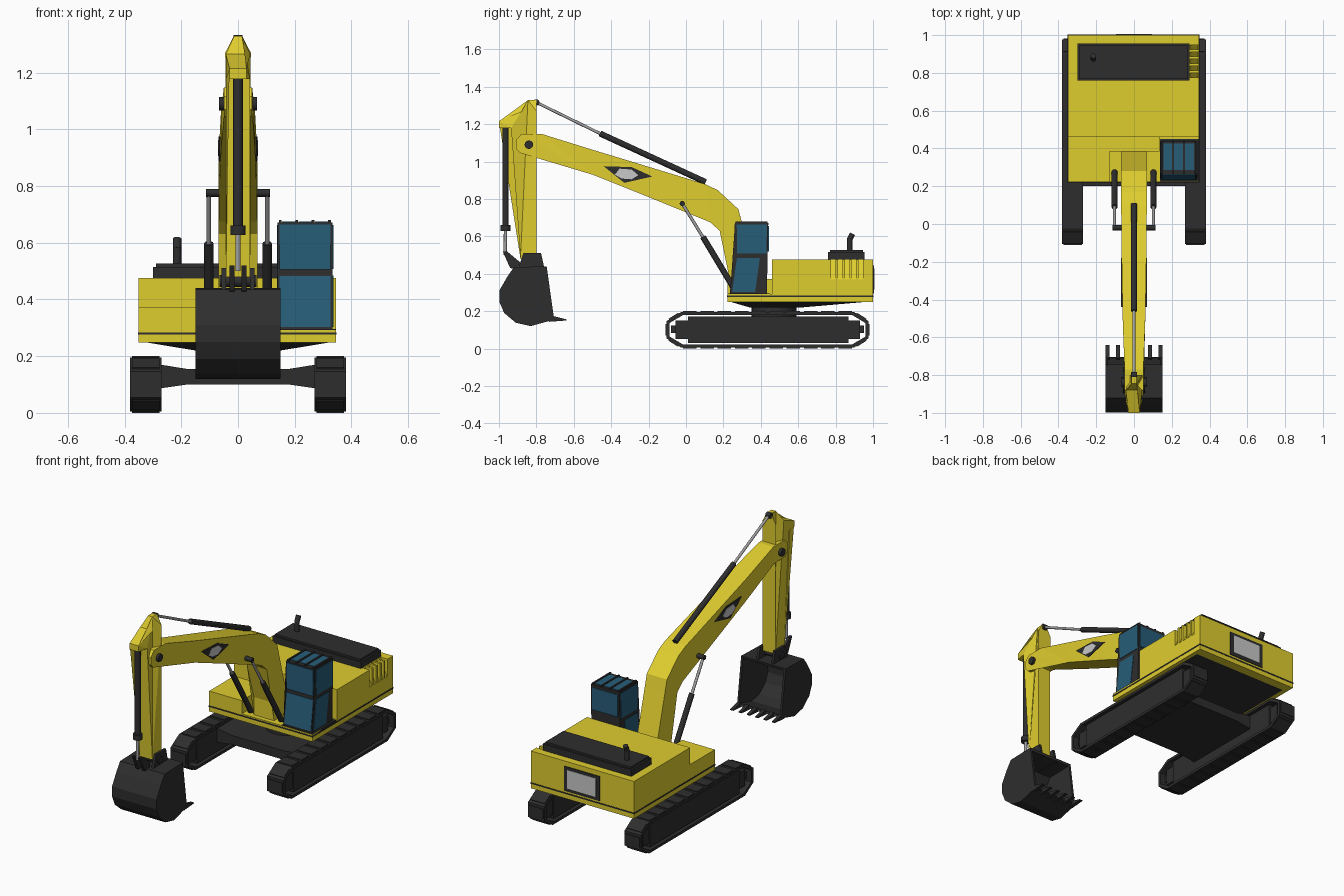
import bpy, bmesh, math
from mathutils import Vector

if "Cube" in bpy.data.objects:
    bpy.data.objects.remove(bpy.data.objects["Cube"])


def material(name, r, g, b):
    m = bpy.data.materials.new(name)
    m.diffuse_color = (r, g, b, 1)
    m.use_nodes = True
    m.node_tree.nodes["Principled BSDF"].inputs["Base Color"].default_value = m.diffuse_color
    return m


YELLOW = material("yellow paint", 0.74, 0.61, 0.028)
DARK = material("dark grey", 0.027, 0.027, 0.027)
GLASS = material("blue glass", 0.02, 0.11, 0.19)
GREY = material("light grey", 0.58, 0.58, 0.58)
STEEL = material("steel rod", 0.36, 0.36, 0.36)


def finish(name, bm, mat):
    bmesh.ops.recalc_face_normals(bm, faces=bm.faces)
    me = bpy.data.meshes.new(name)
    bm.to_mesh(me)
    bm.free()
    me.materials.append(mat)
    ob = bpy.data.objects.new(name, me)
    bpy.context.collection.objects.link(ob)
    return ob


def prism(name, pts, mat, x0=None, x1=None):
    """Side profile (y, z[, half width]) extruded along x."""
    bm = bmesh.new()
    sides = []
    for s in (0, 1):
        sides.append([bm.verts.new(((x0, x1)[s] if x0 is not None else (-1, 1)[s] * p[2], p[0], p[1])) for p in pts])
    a, b = sides
    n = len(pts)
    bm.faces.new(a)
    bm.faces.new(b)
    for i in range(n):
        bm.faces.new((a[i], a[(i + 1) % n], b[(i + 1) % n], b[i]))
    bmesh.ops.triangulate(bm, faces=[f for f in bm.faces if len(f.verts) > 4])
    return finish(name, bm, mat)


def box(name, x0, x1, y0, y1, z0, z1, mat):
    return prism(name, [(y0, z0), (y1, z0), (y1, z1), (y0, z1)], mat, x0, x1)


def rod(name, p, q, r, mat, n=12, r2=None):
    p, q = Vector(p), Vector(q)
    bm = bmesh.new()
    bmesh.ops.create_cone(bm, cap_ends=True, segments=n, radius1=r, radius2=r2 or r, depth=(q - p).length)
    rot = (q - p).to_track_quat('Z', 'Y').to_matrix()
    for v in bm.verts:
        v.co = rot @ v.co + (p + q) / 2
    ob = finish(name, bm, mat)
    for f in ob.data.polygons:
        f.use_smooth = len(f.vertices) == 4
    return ob


def ring(name, outer, inner, x0, x1, mat):
    """Closed belt between two matching side outlines."""
    bm = bmesh.new()
    L = [[bm.verts.new((x, y, z)) for y, z in pts] for x, pts in
         ((x0, outer), (x1, outer), (x1, inner), (x0, inner))]
    n = len(outer)
    for k in range(4):
        a, b = L[k], L[(k + 1) % 4]
        for i in range(n):
            bm.faces.new((a[i], a[(i + 1) % n], b[(i + 1) % n], b[i]))
    return finish(name, bm, mat)


def octagon(y0, y1, z0, z1, cy, cz):
    return [(y0 + cy, z0), (y1 - cy, z0), (y1, z0 + cz), (y1, z1 - cz),
            (y1 - cy, z1), (y0 + cy, z1), (y0, z1 - cz), (y0, z0 + cz)]


# Tracks: belt, grouser bars and stepped inner frame
belt = octagon(-0.105, 0.977, 0.005, 0.196, 0.08, 0.05)
for s, side in ((-1, "left"), (1, "right")):
    a, b = sorted((s * 0.27, s * 0.38))
    ring(side + "_track_belt", belt, octagon(-0.087, 0.959, 0.021, 0.18, 0.072, 0.043), a, b, DARK)
    for i in range(8):
        p, q = Vector(belt[i]), Vector(belt[(i + 1) % 8])
        d = q - p
        count = 10 if d.length > 0.5 else 1
        t, nrm = d.normalized(), Vector((d.y, -d.x)).normalized()
        for k in range(count):
            c = p + d * (k + 0.5) / count
            w = 0.036 if count > 1 else 0.03
            prs = [c + t * w, c - t * w, c - t * w + nrm * 0.005, c + t * w + nrm * 0.005]
            prism(side + "_track_shoe", [tuple(v) for v in prs], DARK, a + 0.006, b - 0.006)
    box(side + "_track_frame", a + 0.012, b - 0.012, 0.01, 0.87, 0.03, 0.172, DARK)
    box(side + "_track_frame_end", a + 0.02, b - 0.02, -0.055, 0.93, 0.05, 0.15, DARK)
    box(side + "_track_hub", a + 0.03, b - 0.03, -0.08, 0.952, 0.082, 0.122, DARK)
    # flared ends of the cross beam
    bm = bmesh.new()
    bmesh.ops.create_cube(bm, size=1)
    for v in bm.verts:
        out = v.co.x > 0
        v.co = (s * (0.285 if out else 0.18), 0.45 + v.co.y * 0.5,
                (0.172 if out else 0.155) if v.co.z > 0 else (0.085 if out else 0.1))
    finish(side + "_beam_flare", bm, DARK)

# Undercarriage and slewing ring
box("undercarriage_beam", -0.2, 0.2, 0.2, 0.7, 0.1, 0.155, DARK)
rod("slewing_ring", (0, 0.47, 0.15), (0, 0.47, 0.235), 0.12, DARK, 24)
bm = bmesh.new()
bmesh.ops.create_cube(bm, size=1)
for v in bm.verts:
    top = v.co.z > 0
    v.co.x *= 0.69 if top else 0.3
    v.co.y = (0.23 if top else 0.34) if v.co.y < 0 else (0.99 if top else 0.62)
    v.co.z = 0.252 if top else 0.22
finish("house_underside", bm, DARK)

# House body, stepped decks and stripe
box("house_base", -0.35, 0.345, 0.222, 1.0, 0.248, 0.292, YELLOW)
box("house_stripe", -0.352, 0.347, 0.22, 1.002, 0.276, 0.284, DARK)
rear = box("rear_body", -0.35, 0.345, 0.46, 1.0, 0.285, 0.475, YELLOW)
box("left_deck", -0.35, -0.13, 0.222, 0.465, 0.285, 0.372, YELLOW)
box("boom_well_back", -0.135, 0.135, 0.385, 0.465, 0.285, 0.372, YELLOW)
# slanted vents cut in the right upper edge
bm = bmesh.new()
for k in range(5):
    y = 0.775 + k * 0.037
    tri = [(0.295, 0.48), (0.36, 0.48), (0.36, 0.37), (0.34, 0.37)]
    lo = [bm.verts.new((x, y, z)) for x, z in tri]
    hi = [bm.verts.new((x, y + 0.024, z)) for x, z in tri]
    bm.faces.new(lo)
    bm.faces.new(hi)
    for i in range(4):
        bm.faces.new((lo[i], lo[(i + 1) % 4], hi[(i + 1) % 4], hi[i]))
cutter = finish("vent_cutter", bm, YELLOW)
cutter.hide_render = True
cutter.hide_viewport = True
mod = rear.modifiers.new("vents", 'BOOLEAN')
mod.operation, mod.object, mod.solver = 'DIFFERENCE', cutter, 'EXACT'

# Engine hood, exhaust and rear plate
box("engine_hood", -0.30, 0.295, 0.76, 0.955, 0.47, 0.515, DARK)
box("engine_hood_top", -0.29, 0.285, 0.77, 0.945, 0.51, 0.526, DARK)
rod("exhaust_pipe", (-0.215, 0.875, 0.52), (-0.215, 0.875, 0.585), 0.015, DARK)
rod("exhaust_tip", (-0.215, 0.873, 0.578), (-0.215, 0.89, 0.614), 0.015, DARK)
box("rear_plate_frame", -0.12, 0.12, 0.995, 1.004, 0.295, 0.445, DARK)
box("rear_plate", -0.095, 0.095, 0.996, 1.007, 0.315, 0.428, GREY)

# Cab with glass plates
prism("cab_frame", [(0.235, 0.285), (0.432, 0.285), (0.44, 0.672), (0.262, 0.672), (0.265, 0.49)], DARK, 0.14, 0.333)
box("cab_floor", 0.137, 0.345, 0.225, 0.45, 0.278, 0.295, DARK)
prism("cab_side_glass_upper", [(0.274, 0.508), (0.43, 0.508), (0.433, 0.663), (0.271, 0.663)], GLASS, 0.137, 0.336)
prism("cab_side_glass_lower", [(0.247, 0.303), (0.37, 0.303), (0.395, 0.485), (0.272, 0.485)], GLASS, 0.137, 0.336)
box("cab_front_glass_upper", 0.147, 0.326, 0.258, 0.27, 0.505, 0.664, GLASS)
prism("cab_front_glass_lower", [(0.234, 0.302), (0.244, 0.302), (0.269, 0.483), (0.26, 0.483)], GLASS, 0.147, 0.326)
box("cab_back_glass", 0.15, 0.323, 0.43, 0.443, 0.52, 0.655, GLASS)
for k in range(3):
    x = 0.155 + k * 0.058
    box("cab_roof_glass", x, x + 0.047, 0.285, 0.425, 0.665, 0.675, GLASS)
for k in range(4):
    x = 0.144 + k * 0.058
    box("cab_roof_bar", x, x + 0.01, 0.265, 0.437, 0.665, 0.68, DARK)

# Boom with badge plates and pins
prism("boom", [(-0.91, 1.07, .05), (-0.885, 1.045, .05), (-0.775, 1.042, .05), (-0.5, 0.93, .06),
               (-0.2, 0.81, .065), (0.13, 0.675, .068), (0.18, 0.63, .068), (0.25, 0.4, .068), (0.25, 0.29, .068),
               (0.39, 0.29, .068), (0.385, 0.36, .068), (0.30, 0.67, .068), (0.28, 0.745, .068), (0.17, 0.847, .068),
               (0.1, 0.88, .068), (-0.2, 0.972, .065), (-0.5, 1.063, .06), (-0.77, 1.147, .05),
               (-0.88, 1.147, .05), (-0.91, 1.115, .05)], YELLOW)
prism("badge_plate", [(-0.44, 0.975), (-0.29, 0.97), (-0.18, 0.92), (-0.33, 0.886)], DARK, -0.068, 0.068)
prism("badge_inset", [(-0.38, 0.93), (-0.355, 0.962), (-0.29, 0.957), (-0.255, 0.927), (-0.29, 0.905), (-0.345, 0.909)],
      GREY, -0.07, 0.07)
rod("boom_tip_pin", (-0.067, -0.84, 1.09), (0.067, -0.84, 1.09), 0.023, DARK)
rod("boom_cylinder_pin", (-0.113, -0.02, 0.776), (0.113, -0.02, 0.776), 0.014, DARK)

# Boom cylinders
for s in (-1, 1):
    x = s * 0.103
    rod("boom_cylinder_barrel", (x, 0.275, 0.29), (x, 0.09, 0.598), 0.016, DARK)
    rod("boom_cylinder_rod", (x, 0.1, 0.58), (x, -0.02, 0.776), 0.0085, STEEL)

# Stick cylinder along the boom top
rod("stick_cylinder_barrel", (0, 0.105, 0.89), (0, -0.46, 1.15), 0.016, DARK)
rod("stick_cylinder_rod", (0, -0.45, 1.145), (0, -0.8, 1.316), 0.008, STEEL)
rod("stick_cylinder_pin", (-0.015, -0.8, 1.316), (0.015, -0.8, 1.316), 0.017, DARK)

# Stick
prism("stick", [(-0.80, 0.48, .043), (-0.80, 1.27, .045), (-0.80, 1.33, .014), (-0.845, 1.328, .014),
                (-0.88, 1.265, .043), (-1.0, 1.215, .03), (-1.0, 1.178, .03), (-0.935, 1.178, .043),
                (-0.93, 1.11, .043), (-0.885, 0.48, .043)], YELLOW)

# Bucket cylinder and linkage
rod("bucket_cylinder_barrel", (0, -0.965, 1.18), (0, -0.965, 0.65), 0.017, DARK)
rod("bucket_cylinder_collar", (0, -0.965, 0.66), (0, -0.965, 0.628), 0.027, DARK)
rod("bucket_cylinder_rod", (0, -0.965, 0.64), (0, -0.967, 0.5), 0.009, STEEL)
for s in (-1, 1):
    a, b = sorted((s * 0.043, s * 0.058))
    prism("bucket_bracket", [(-0.90, 0.42), (-0.755, 0.42), (-0.775, 0.51), (-0.87, 0.51)], DARK, a, b)
    a, b = sorted((s * 0.012, s * 0.03))
    prism("bucket_link", [(-0.98, 0.52), (-0.955, 0.518), (-0.885, 0.46), (-0.9, 0.425), (-0.94, 0.43)], DARK, a, b)
rod("bucket_pin", (-0.065, -0.835, 0.465), (0.065, -0.835, 0.465), 0.022, DARK)

# Open bucket: curved shell, side plates and teeth
shell = [(-0.745, 0.44), (-0.92, 0.435), (-0.955, 0.385), (-0.998, 0.31), (-0.998, 0.25),
         (-0.972, 0.19), (-0.91, 0.138), (-0.83, 0.12), (-0.705, 0.155)]
centre = Vector((-0.83, 0.29))
inner = [tuple(Vector(p) + (centre - Vector(p)).normalized() * 0.016) for p in shell[1:-1]]
inner = [(-0.748, 0.425)] + inner + [(-0.71, 0.168)]
prism("bucket_shell", shell + inner[::-1], DARK, -0.149, 0.149)
for s in (-1, 1):
    a, b = sorted((s * 0.137, s * 0.15))
    prism("bucket_side", shell, DARK, a, b)
for k in range(6):
    x = -0.14 + k * 0.056
    prism("bucket_tooth", [(-0.735, 0.143), (-0.64, 0.15), (-0.64, 0.156), (-0.71, 0.174)], DARK, x - 0.01, x + 0.01)
